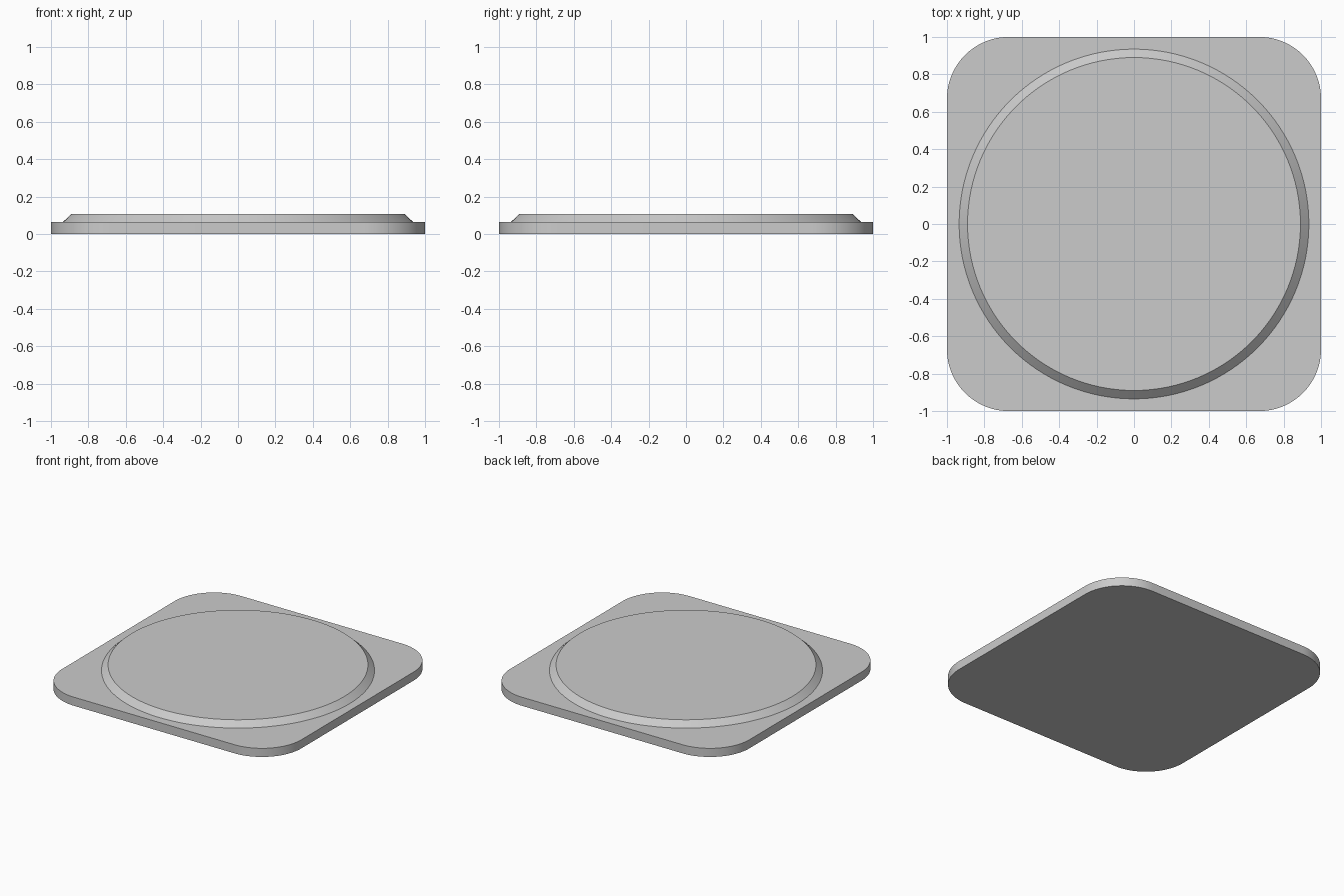
import bpy
import math

cube = bpy.data.objects.get("Cube")
if cube:
    bpy.data.objects.remove(cube, do_unlink=True)

GREY = (0.6, 0.6, 0.6, 1.0)
mat = bpy.data.materials.new("light_grey")
mat.use_nodes = True
mat.diffuse_color = GREY
mat.node_tree.nodes["Principled BSDF"].inputs["Base Color"].default_value = GREY


def ring(radius, count):
    return [(radius * math.cos(2 * math.pi * i / count),
             radius * math.sin(2 * math.pi * i / count)) for i in range(count)]


def rounded_square(half, radius, steps):
    """Outline with an arc at each corner, counter-clockwise."""
    points = []
    core = half - radius
    for quarter in range(4):
        mid = math.radians(45 + 90 * quarter)
        cx = math.copysign(core, math.cos(mid))
        cy = math.copysign(core, math.sin(mid))
        for i in range(steps + 1):
            a = math.pi / 2 * (quarter + i / steps)
            points.append((cx + radius * math.cos(a), cy + radius * math.sin(a)))
    return points


def loft(name, lower, z_low, upper, z_high, bottom_cap):
    """Join two matching outlines with side faces and caps."""
    n = len(lower)
    verts = [(x, y, z_low) for x, y in lower] + [(x, y, z_high) for x, y in upper]
    faces = [(i, (i + 1) % n, n + (i + 1) % n, n + i) for i in range(n)]
    faces.append(tuple(range(n, 2 * n)))
    if bottom_cap:
        faces.append(tuple(reversed(range(n))))
    mesh = bpy.data.meshes.new(name)
    mesh.from_pydata(verts, [], faces)
    mesh.materials.append(mat)
    obj = bpy.data.objects.new(name, mesh)
    bpy.context.collection.objects.link(obj)
    bpy.ops.object.select_all(action='DESELECT')
    obj.select_set(True)
    bpy.context.view_layer.objects.active = obj
    bpy.ops.object.shade_smooth_by_angle(angle=math.radians(30))
    return obj


PLATE_TOP = 0.065
DISC_TOP = 0.107

# Square base with rounded corners
outline = rounded_square(1.0, 0.33, 24)
loft("base_plate", outline, 0.0, outline, PLATE_TOP, True)

# Raised round platform with a sloping rim
loft("raised_disc", ring(0.935, 128), PLATE_TOP, ring(0.89, 128), DISC_TOP, False)
